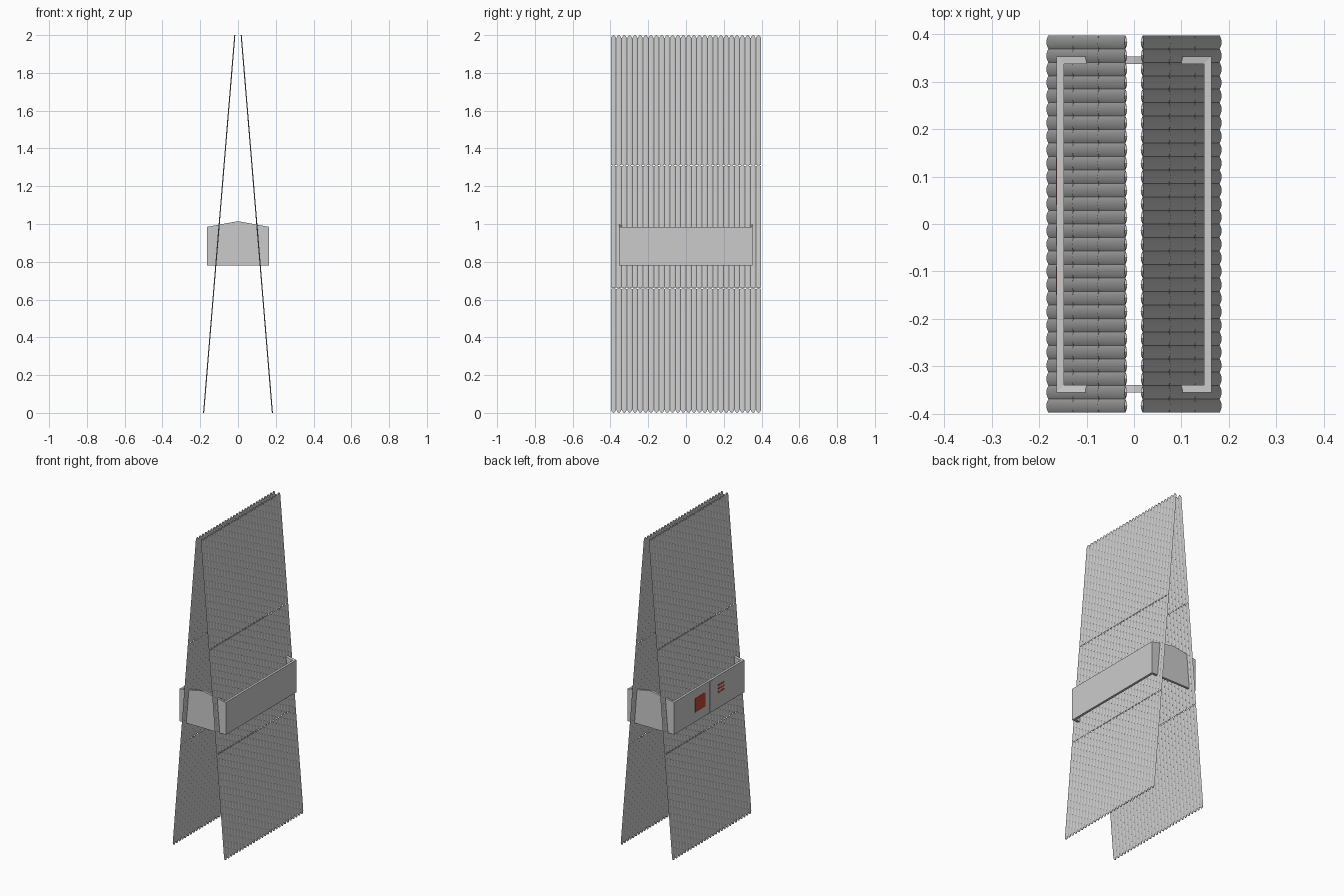
import bpy, bmesh, math

if "Cube" in bpy.data.objects:
    bpy.data.objects.remove(bpy.data.objects["Cube"])

SLATS, WIDTH, COLS = 28, 0.796, 8
BULGE = 0.0028


def finish(name, bm, mat=None):
    bmesh.ops.remove_doubles(bm, verts=bm.verts, dist=1e-5)
    bmesh.ops.recalc_face_normals(bm, faces=bm.faces)
    me = bpy.data.meshes.new(name)
    bm.to_mesh(me)
    bm.free()
    ob = bpy.data.objects.new(name, me)
    bpy.context.collection.objects.link(ob)
    if mat:
        me.materials.append(mat)
    return ob


def sheet_x(z):
    return 0.182 - 0.0825 * z


def slat(bm, yc, z0, z1, cut0, cut1):
    """Thin lens-section strip with rounded ends, leaning with the sheet."""
    hw = WIDTH / SLATS / 2
    rows = []
    for i in range(COLS + 1):
        t = -math.cos(math.pi * i / COLS)
        b = BULGE * (1 - t * t)
        lo, hi = z0 + cut0 * t * t, z1 - cut1 * t * t
        y = yc + hw * t
        rows.append([bm.verts.new((sheet_x(z) + s * b, y, z))
                     for z, s in ((lo, 1), (hi, 1), (hi, -1), (lo, -1))])
    for a, c in zip(rows, rows[1:]):
        for k in range(4):
            n = (k + 1) % 4
            bm.faces.new((a[k], a[n], c[n], c[k]))


# Leaning ribbed sheets: three tiers of narrow rounded strips, mirrored
tiers = [(0.0, 0.66, 0.018, 0.005), (0.66, 1.31, 0.005, 0.005),
         (1.31, 2.0, 0.005, 0.018)]
bm = bmesh.new()
for n in range(SLATS):
    for tier in tiers:
        slat(bm, -WIDTH / 2 + (n + 0.5) * WIDTH / SLATS, *tier)
sheet = finish("ribbed_sheets", bm)
mod = sheet.modifiers.new("mirror", 'MIRROR')
mod.use_axis = (True, False, False)
mod.use_mirror_merge = False
bpy.context.view_layer.objects.active = sheet
sheet.select_set(True)
bpy.ops.object.shade_smooth_by_angle(angle=math.radians(30))
sheet.select_set(False)


# U-shaped halves of the clamp band, with a gently peaked end plate
def band(name, y_end, y_split):
    w, th, d = 0.163, 0.015, 1 if y_end > 0 else -1
    yi = y_end - d * th
    half = [(w, y_split), (w, y_end), (0, y_end)]
    inner = [(0, yi), (w - th, yi), (w - th, y_split)]
    outer = half + [(-x, y) for x, y in half[1::-1]]
    inn = [(-x, y) for x, y in inner[::-1]] + inner[1:]
    bm = bmesh.new()

    def top(x):
        return 1.015 - 0.03 * abs(x) / w if abs(x) < w - 0.02 else 0.985
    loops = [[(bm.verts.new((x, y, 0.78)), bm.verts.new((x, y, top(x))))
              for x, y in path] for path in (outer, inn[::-1])]
    o, i = loops
    for k in range(len(o) - 1):
        bm.faces.new((o[k][0], o[k + 1][0], o[k + 1][1], o[k][1]))
        bm.faces.new((i[k][0], i[k][1], i[k + 1][1], i[k + 1][0]))
        for e in (0, 1):
            bm.faces.new((o[k][e], o[k + 1][e], i[k + 1][e], i[k][e]))
    for k in (0, -1):
        bm.faces.new((o[k][0], o[k][1], i[k][1], i[k][0]))
    finish(name, bm)


band("front_band", -0.355, -0.155)
band("rear_band", 0.353, -0.155)

# Thin markings on the left side of the band
red = bpy.data.materials.new("red")
red.diffuse_color = (0.55, 0.06, 0.04, 1)
red.use_nodes = True
red.node_tree.nodes["Principled BSDF"].inputs["Base Color"].default_value = red.diffuse_color


def plate(name, y0, y1, z0, z1, mat=None):
    bm = bmesh.new()
    bmesh.ops.create_cube(bm, size=1)
    for v in bm.verts:
        v.co = (-0.1632 + v.co.x * 0.002,
                (y0 + y1) / 2 + v.co.y * (y1 - y0),
                (z0 + z1) / 2 + v.co.z * (z1 - z0))
    finish(name, bm, mat)


plate("red_panel", 0.04, 0.14, 0.84, 0.93, red)
plate("divider_strip", -0.045, -0.005, 0.785, 0.98)
for n in range(3):
    z = 0.875 + n * 0.022
    plate("red_stripe_%d" % n, -0.15, -0.09, z, z + 0.01, red)
